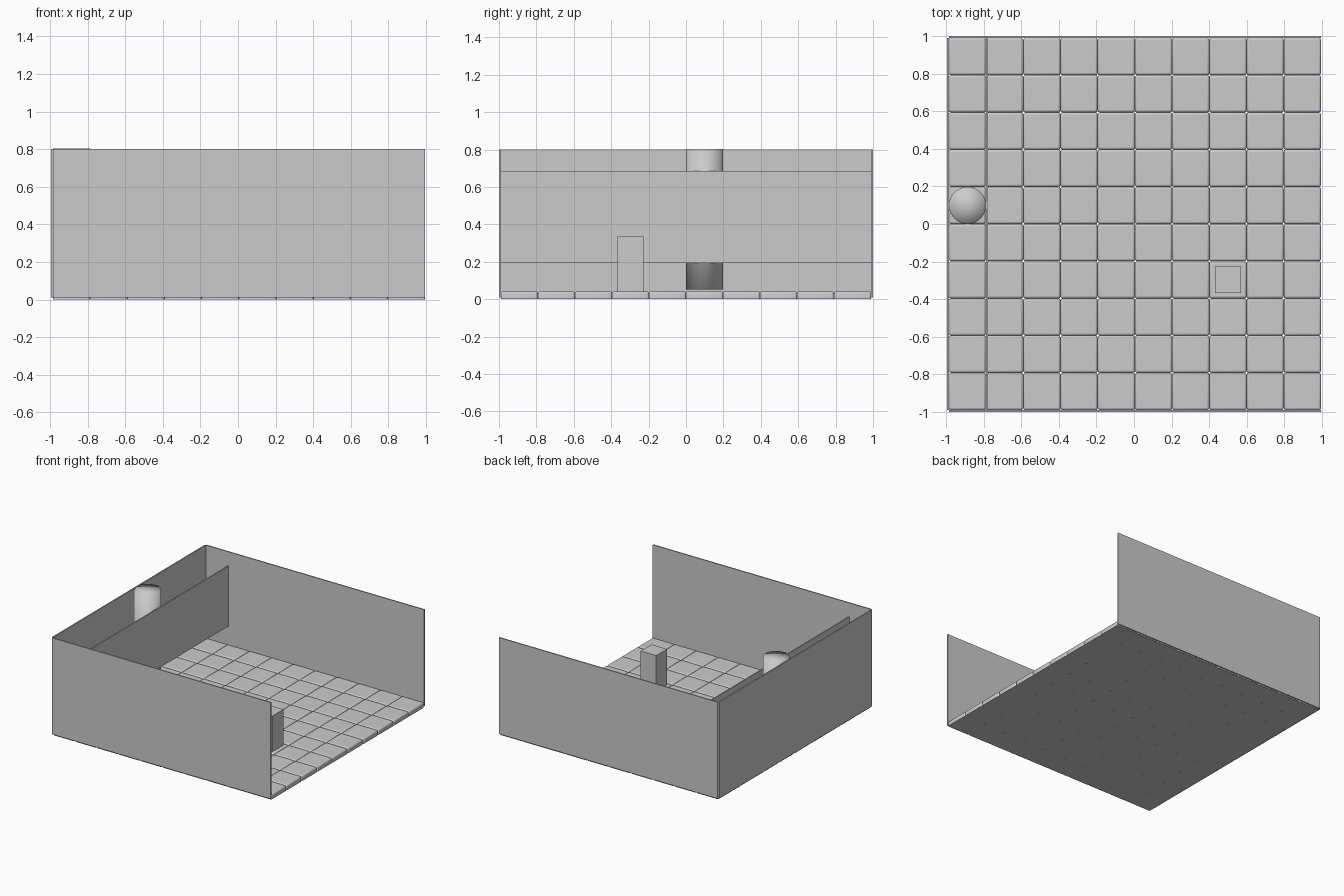
import bpy, bmesh
from mathutils import Matrix

if "Cube" in bpy.data.objects:
    bpy.data.objects.remove(bpy.data.objects["Cube"])

grey = bpy.data.materials.new("plain grey")
grey.diffuse_color = (0.6, 0.6, 0.6, 1)
grey.use_nodes = True
grey.node_tree.nodes["Principled BSDF"].inputs["Base Color"].default_value = grey.diffuse_color

U = 2 / 10.1             # one tile
T = 0.05 * U             # wall thickness
X0, X1 = -0.995 + T, 0.995   # floor extent in x
Y = 5 * U                # floor half extent in y


def add_object(name, bm, mesh=None):
    me = mesh or bpy.data.meshes.new(name)
    if bm:
        bm.to_mesh(me)
        bm.free()
        me.materials.append(grey)
    ob = bpy.data.objects.new(name, me)
    bpy.context.collection.objects.link(ob)
    return ob


def box_mesh(lo, hi):
    bm = bmesh.new()
    size = [b - a for a, b in zip(lo, hi)]
    mid = [(a + b) / 2 for a, b in zip(lo, hi)]
    bmesh.ops.create_cube(bm, size=1, matrix=Matrix.Translation(mid) @ Matrix.Diagonal((*size, 1)))
    return bm


# walls on three sides and the floating divider
add_object("front_wall", box_mesh((X0, -Y - T, 0.01), (X1, -Y, 0.8)))
add_object("back_wall", box_mesh((X0, Y, 0.01), (X1, Y + T, 0.8)))
add_object("left_wall", box_mesh((X0 - T, -Y, 0.01), (X0, Y, 0.8)))
add_object("divider_panel", box_mesh((X0 + U, -Y, 0.193), (X0 + U + T, Y, 0.685)))

# floor tile: top and upright edges rounded, underside flat
h = U / 2
bm = box_mesh((-h, -h, 0), (h, h, 0.042))
edges = [e for e in bm.edges if max(v.co.z for v in e.verts) > 0.01]
bmesh.ops.bevel(bm, geom=edges, offset=0.012, segments=3, profile=0.5, affect='EDGES')
for f in bm.faces:
    f.smooth = abs(f.normal.z) < 0.99
tile = None
for i in range(10):
    for j in range(10):
        ob = add_object(f"floor_tile_{i}_{j}", bm if tile is None else None, tile)
        tile = ob.data
        ob.location = (X0 + (i + 0.5) * U, -Y + (j + 0.5) * U, 0)

# square post standing on a tile
px, py = X0 + 7.5 * U, -1.5 * U
add_object("square_post", box_mesh((px - 0.07, py - 0.07, 0.04), (px + 0.07, py + 0.07, 0.335)))

# round column behind the divider, softly shaded all over
bm = bmesh.new()
bmesh.ops.create_cone(bm, cap_ends=True, cap_tris=True, segments=32, radius1=h, radius2=h, depth=0.75,
                      matrix=Matrix.Translation((X0 + h, h, 0.428)))
for f in bm.faces:
    f.smooth = True
add_object("round_column", bm)
